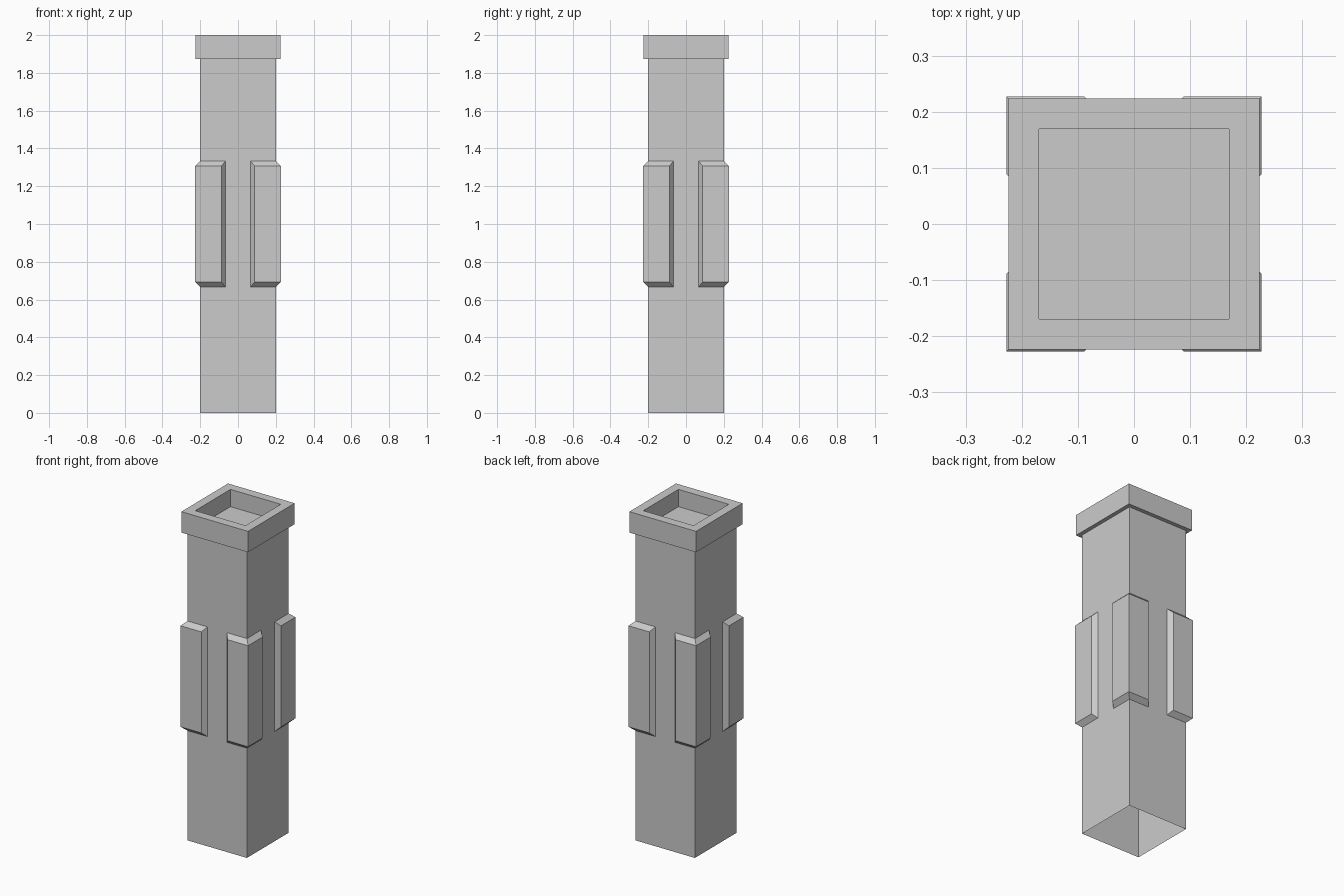
import bpy, bmesh

if "Cube" in bpy.data.objects:
    bpy.data.objects.remove(bpy.data.objects["Cube"])


def make_object(name, bm):
    mesh = bpy.data.meshes.new(name)
    bm.to_mesh(mesh)
    bm.free()
    obj = bpy.data.objects.new(name, mesh)
    bpy.context.collection.objects.link(obj)
    return obj


def square_ring(bm, half, z):
    return [bm.verts.new((x * half, y * half, z))
            for x, y in ((-1, -1), (1, -1), (1, 1), (-1, 1))]


# Square post: open-bottomed shaft, overhanging cap and recessed top
profile = [(0.2, 0), (0.2, 1.873), (0.224, 1.873), (0.224, 2.0),
           (0.169, 2.0), (0.169, 1.895)]
bm = bmesh.new()
rings = [square_ring(bm, h, z) for h, z in profile]
for low, high in zip(rings, rings[1:]):
    for i in range(4):
        j = (i + 1) % 4
        bm.faces.new((low[i], low[j], high[j], high[i]))
bm.faces.new(rings[-1])
make_object("post", bm)


# Chamfered L-shaped guards wrapped around the four corners
def corner_guard(name, sx, sy):
    bm = bmesh.new()

    def row(face, edge, z):
        pts = ((edge, face), (face, face), (face, edge))
        return [bm.verts.new((x * sx, y * sy, z)) for x, y in pts]

    rows = [row(0.2, 0.066, 0.667), row(0.227, 0.088, 0.693),
            row(0.227, 0.088, 1.307), row(0.2, 0.066, 1.333)]
    for low, high in zip(rows, rows[1:]):
        for i in range(2):
            bm.faces.new((low[i], low[i + 1], high[i + 1], high[i]))
    for i in (0, 2):
        bm.faces.new([r[i] for r in rows])
    # Seat the guard against the shaft with a closed back
    for i in range(2):
        bm.faces.new((rows[0][i], rows[3][i], rows[3][i + 1], rows[0][i + 1]))
    bmesh.ops.recalc_face_normals(bm, faces=bm.faces)
    make_object(name, bm)


for sx, side in ((-1, "left"), (1, "right")):
    for sy, end in ((-1, "front"), (1, "back")):
        corner_guard(f"corner_guard_{end}_{side}", sx, sy)
